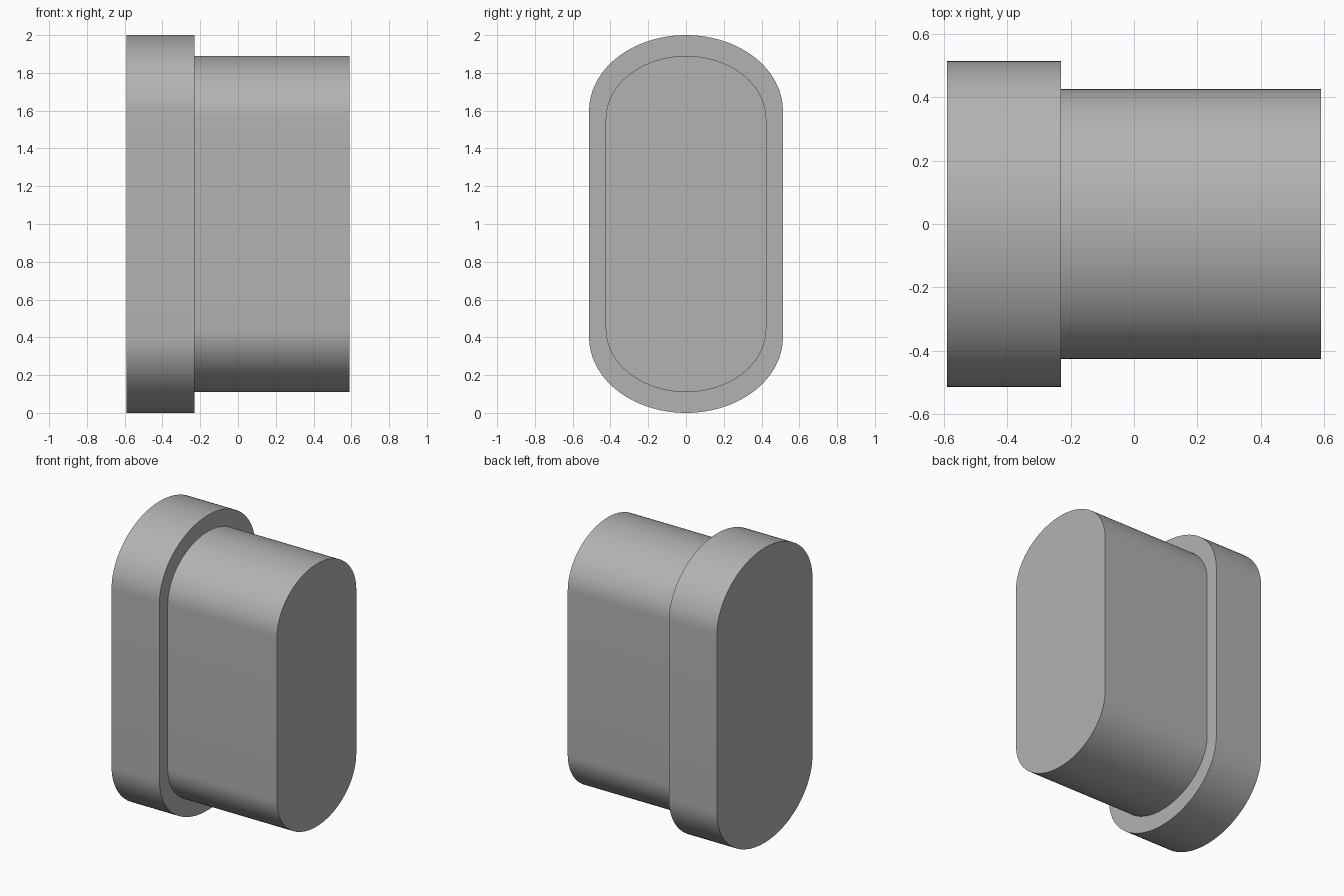
import bpy, bmesh, math

if "Cube" in bpy.data.objects:
    bpy.data.objects.remove(bpy.data.objects["Cube"])

# Single plain grey
grey = bpy.data.materials.new("plain_grey")
grey.use_nodes = True
colour = (0.45, 0.45, 0.45, 1)
grey.diffuse_color = colour
grey.node_tree.nodes["Principled BSDF"].inputs["Base Color"].default_value = colour


def rounded_slab(name, x0, x1, half_width, half_height, cap, steps=48):
    """Extrude an upright slot with elliptical ends along x."""
    bm = bmesh.new()
    ring = []
    for side in (1, -1):
        for i in range(steps + 1):
            a = math.pi * i / steps
            y = side * half_width * math.cos(a)
            z = 1 + side * (half_height - cap + cap * math.sin(a))
            ring.append(bm.verts.new((x0, y, z)))
    face = bm.faces.new(ring)
    out = bmesh.ops.extrude_face_region(bm, geom=[face], use_keep_orig=True)
    moved = [v for v in out["geom"] if isinstance(v, bmesh.types.BMVert)]
    bmesh.ops.translate(bm, verts=moved, vec=(x1 - x0, 0, 0))
    bmesh.ops.recalc_face_normals(bm, faces=bm.faces)
    mesh = bpy.data.meshes.new(name)
    bm.to_mesh(mesh)
    bm.free()
    mesh.materials.append(grey)
    obj = bpy.data.objects.new(name, mesh)
    bpy.context.collection.objects.link(obj)
    bpy.ops.object.select_all(action="DESELECT")
    obj.select_set(True)
    bpy.context.view_layer.objects.active = obj
    bpy.ops.object.shade_smooth_by_angle(angle=math.radians(30))
    return obj


# Wide head and narrower plug body
rounded_slab("head", -0.59, -0.23, 0.513, 1.0, 0.4)
rounded_slab("plug_body", -0.23, 0.59, 0.425, 0.89, 0.335)
